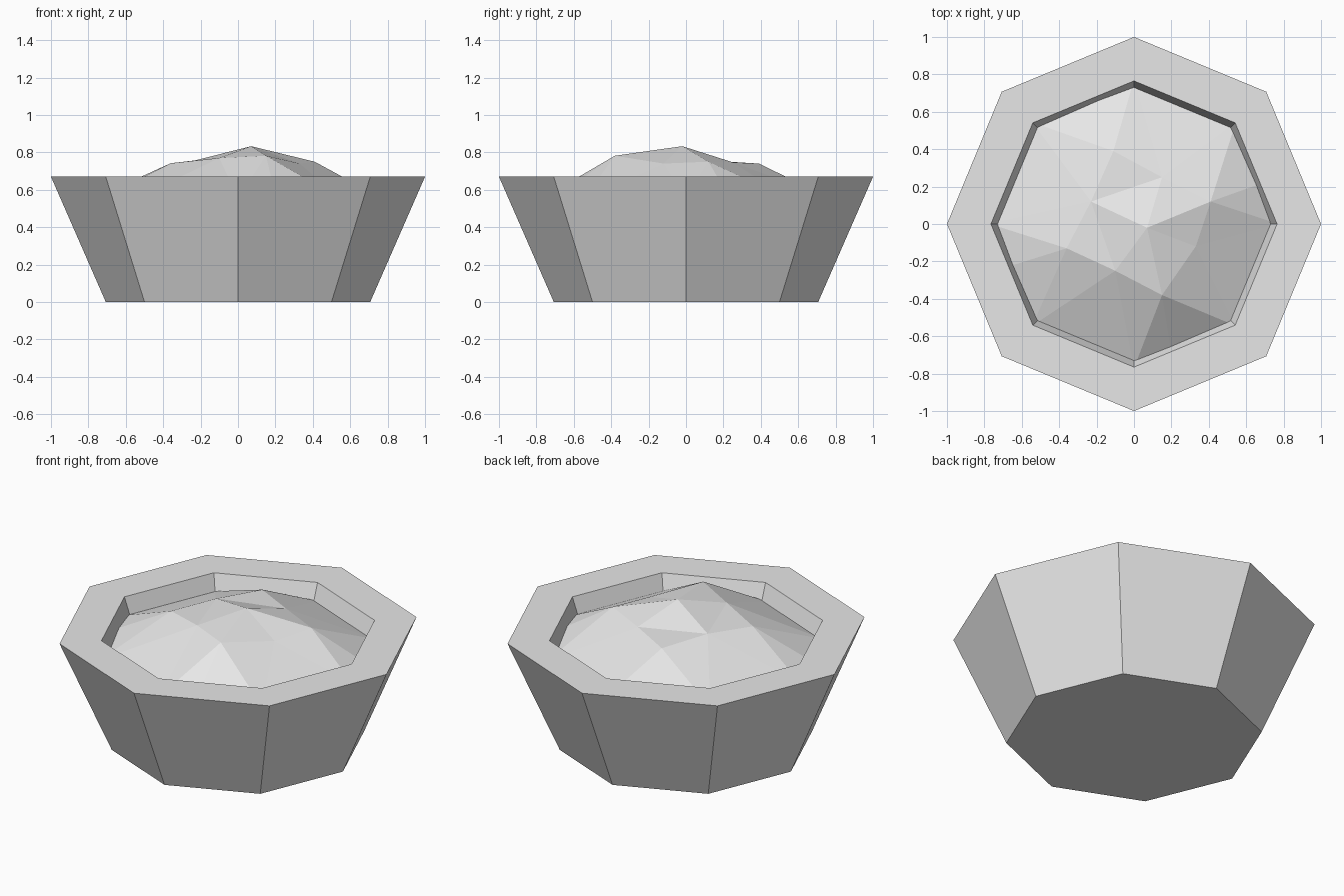
import bpy, bmesh, math
from mathutils import Vector
from mathutils.geometry import delaunay_2d_cdt

cube = bpy.data.objects.get("Cube")
if cube:
    bpy.data.objects.remove(cube)

SIDES = 8

stone = bpy.data.materials.new("pale_grey_stone")
stone.use_nodes = True
colour = (0.8, 0.8, 0.8, 1)
stone.diffuse_color = colour
stone.node_tree.nodes["Principled BSDF"].inputs["Base Color"].default_value = colour


def octagon(radius, z):
    """Ring of corners, one on each axis."""
    return [Vector((radius * math.cos(math.tau * i / SIDES),
                    radius * math.sin(math.tau * i / SIDES), z))
            for i in range(SIDES)]


def add_object(name, bm):
    mesh = bpy.data.meshes.new(name)
    bm.to_mesh(mesh)
    bm.free()
    mesh.materials.append(stone)
    obj = bpy.data.objects.new(name, mesh)
    bpy.context.collection.objects.link(obj)
    return obj


# Planter: tapered octagonal wall, flat rim and sloping hollow
bm = bmesh.new()
profile = [(0.707, 0), (1, 0.67), (0.765, 0.67), (0.56, 0.1)]
rings = [[bm.verts.new(p) for p in octagon(r, z)] for r, z in profile]
for low, high in zip(rings, rings[1:]):
    for i in range(SIDES):
        j = (i + 1) % SIDES
        bm.faces.new((low[i], low[j], high[j], high[i]))
bm.faces.new(rings[0][::-1])
bm.faces.new(rings[-1])
bmesh.ops.recalc_face_normals(bm, faces=bm.faces[:])
add_object("planter", bm)

# Soil mound: uneven faceted heap whose border is buried in the wall
peak, east, north, west, far_west, south_west, south, south_east, far_north = range(9)
heap = [(0.07, -0.02, 0.833), (0.41, 0.12, 0.75), (0.15, 0.25, 0.747),
        (-0.23, 0.12, 0.757), (-0.36, -0.13, 0.742), (-0.1, -0.25, 0.77),
        (0.15, -0.38, 0.782), (0.33, -0.12, 0.74), (-0.11, 0.39, 0.74)]
border = [(0.69, 0.22, 0.58), (-0.68, -0.23, 0.58),
          (-0.2, 0.69, 0.58), (0.2, -0.69, 0.57)]
points = [Vector(p) for p in heap + border] + octagon(0.77, 0.555)
ridges = [(peak, east), (peak, north), (peak, west), (peak, south_west),
          (peak, south), (peak, south_east), (north, west), (west, far_west),
          (far_west, south_west), (south_west, south), (south, south_east),
          (south_east, east), (east, north), (west, far_north),
          (north, far_north), (west, south_west)]
flat, _, triangles, origins, _, _ = delaunay_2d_cdt(
    [p.xy for p in points], ridges, [], 0, 1e-5)
bm = bmesh.new()
verts = [bm.verts.new((p.x, p.y, points[o[0]].z if o else 0.7))
         for p, o in zip(flat, origins)]
for triangle in triangles:
    face = bm.faces.new([verts[i] for i in triangle])
    face.normal_update()
    if face.normal.z < 0:
        face.normal_flip()
add_object("soil_mound", bm)
